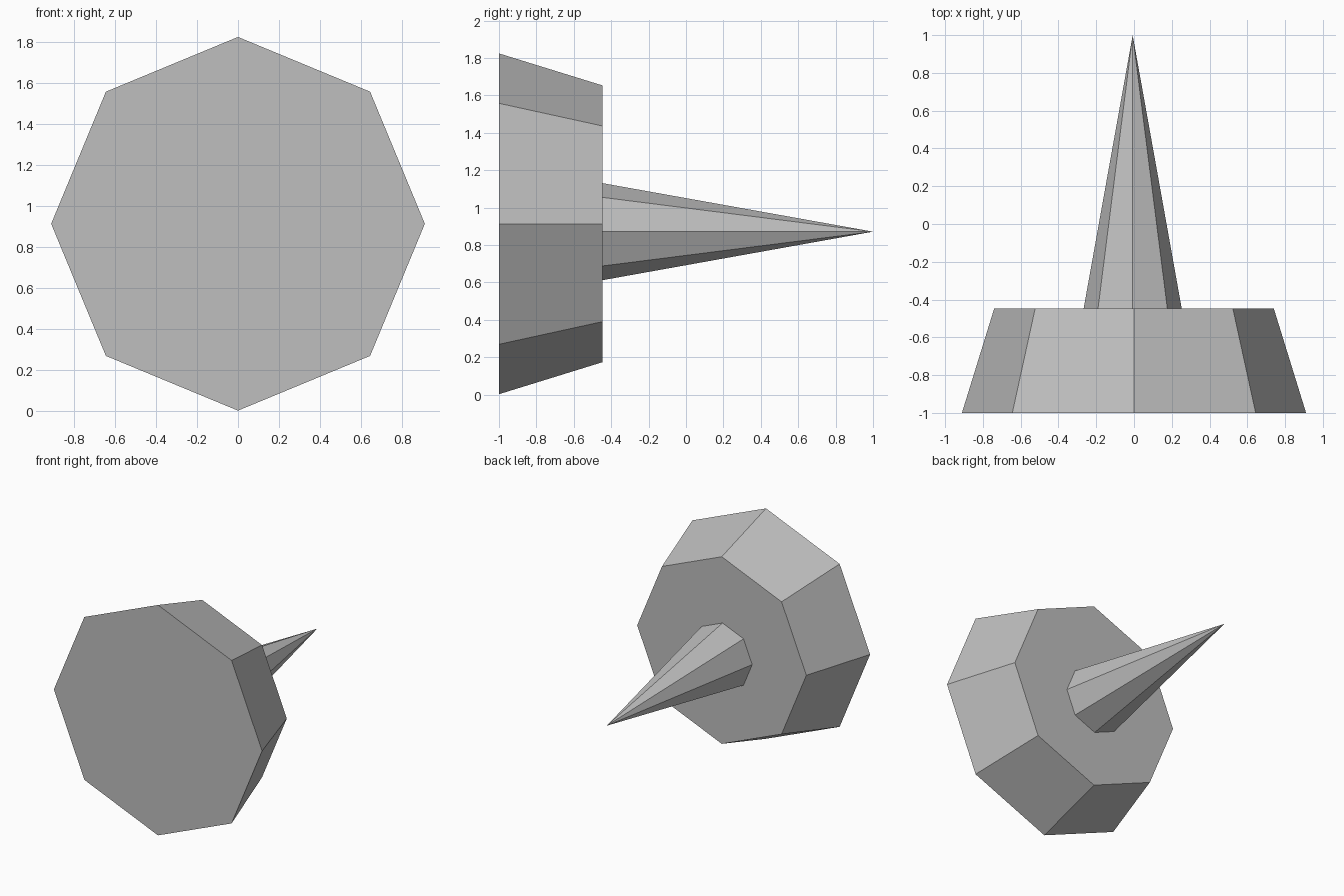
import bpy
from math import pi

cube = bpy.data.objects.get("Cube")
if cube:
    bpy.data.objects.remove(cube, do_unlink=True)

grey = bpy.data.materials.new("plain grey")
grey.use_nodes = True
color = (0.52, 0.52, 0.52, 1)
grey.diffuse_color = color
grey.node_tree.nodes["Principled BSDF"].inputs["Base Color"].default_value = color


def octagonal_cone(name, x, z, y_front, y_back, r_front, r_back):
    """Eight-sided cone lying along y."""
    bpy.ops.mesh.primitive_cone_add(
        vertices=8, radius1=r_front, radius2=r_back, depth=y_back - y_front,
        location=(x, (y_front + y_back) / 2, z), rotation=(-pi / 2, 0, 0))
    obj = bpy.context.object
    obj.name = name
    obj.data.materials.append(grey)
    bpy.ops.object.shade_flat()
    return obj


# Broad tapered head
octagonal_cone("head", 0, 0.913, -1, -0.447, 0.911, 0.74)

# Long spike behind the head, slightly below its centre
octagonal_cone("spike", -0.007, 0.871, -0.45, 1, 0.26, 0)
